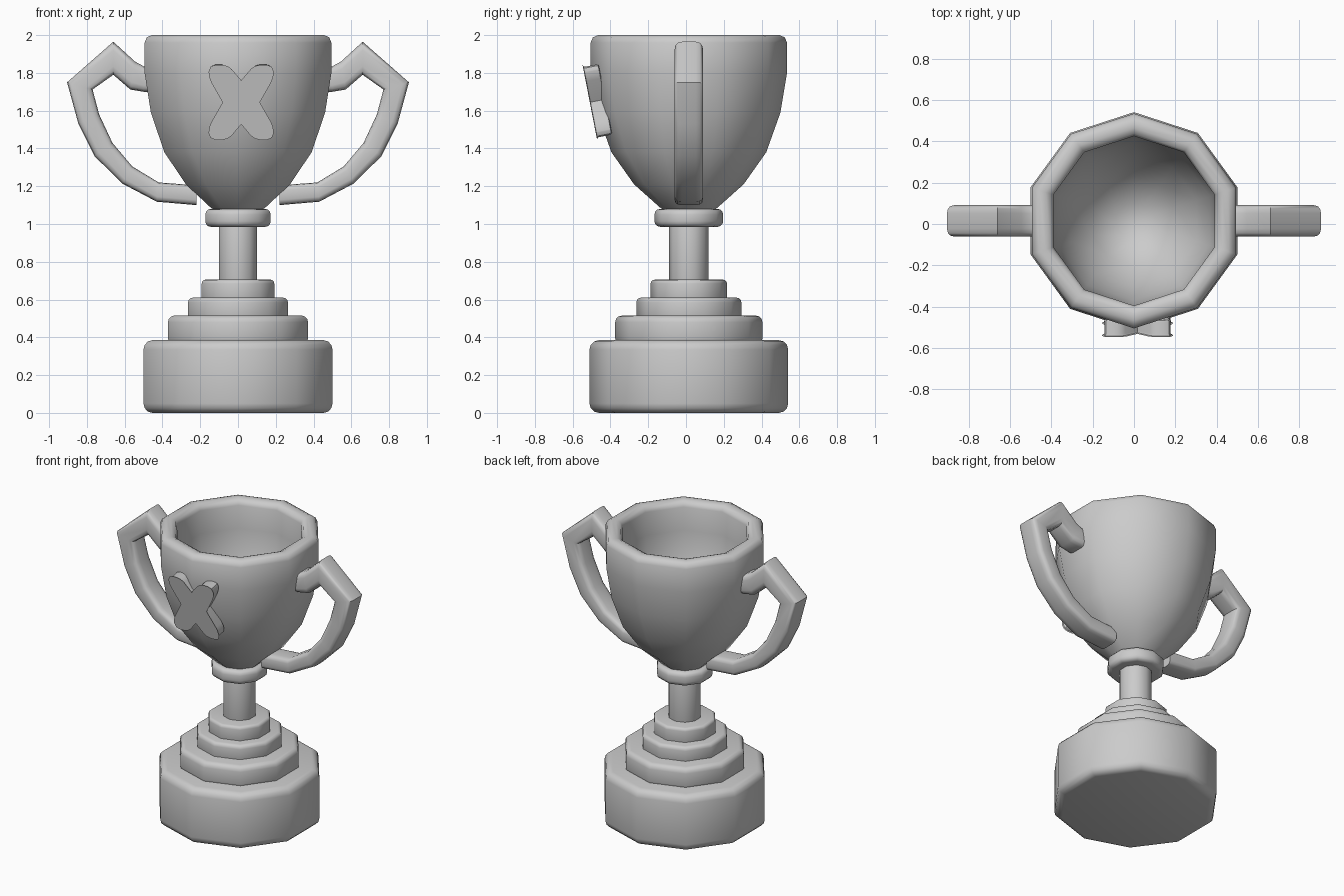
import bpy, bmesh, math
from mathutils import Vector, Matrix

if "Cube" in bpy.data.objects:
    bpy.data.objects.remove(bpy.data.objects["Cube"], do_unlink=True)

SIDES = 10
CY = 0.015  # axis offset in y

grey = bpy.data.materials.new("plain grey")
grey.use_nodes = True
COLOUR = (0.6, 0.6, 0.6, 1)
grey.diffuse_color = COLOUR
grey.node_tree.nodes["Principled BSDF"].inputs["Base Color"].default_value = COLOUR


def finish(name, bm, angle=50):
    bmesh.ops.recalc_face_normals(bm, faces=bm.faces)
    mesh = bpy.data.meshes.new(name)
    bm.to_mesh(mesh)
    bm.free()
    mesh.materials.append(grey)
    ob = bpy.data.objects.new(name, mesh)
    bpy.context.collection.objects.link(ob)
    bpy.ops.object.select_all(action='DESELECT')
    ob.select_set(True)
    bpy.context.view_layer.objects.active = ob
    bpy.ops.object.shade_smooth_by_angle(angle=math.radians(angle))
    return ob


def skin(bm, rings):
    """Join equal rings of points with quads and cap both ends."""
    loops = [[bm.verts.new(p) for p in ring] for ring in rings]
    n = len(loops[0])
    for a, b in zip(loops, loops[1:]):
        for i in range(n):
            j = (i + 1) % n
            bm.faces.new((a[i], a[j], b[j], b[i]))
    bm.faces.new(loops[0])
    bm.faces.new(loops[-1])


def lathe(name, profile):
    """Turn (radius, z) points into a ten-sided solid with a corner to the front."""
    bm = bmesh.new()
    turns = [math.tau * i / SIDES - math.pi / 2 for i in range(SIDES)]
    skin(bm, [[(r * math.cos(t), CY + r * math.sin(t), z) for t in turns]
              for r, z in profile])
    return finish(name, bm)


def rounded(r, z0, z1, b):
    """Profile of a drum with rounded edges."""
    arc = [math.radians(a) for a in (0, 30, 60, 90)]
    low = [(r - b + b * math.sin(a), z0 + b - b * math.cos(a)) for a in arc]
    high = [(r - b + b * math.cos(a), z1 - b + b * math.sin(a)) for a in arc]
    return low + high


# Stepped base, stem and collar
for name, r, z0, z1, b in (
        ("base", 0.526, 0.0, 0.385, 0.05),
        ("lower_step", 0.39, 0.36, 0.515, 0.035),
        ("middle_step", 0.278, 0.49, 0.61, 0.025),
        ("upper_step", 0.202, 0.59, 0.705, 0.02),
        ("stem", 0.105, 0.68, 1.02, 0.01),
        ("collar", 0.182, 0.985, 1.08, 0.03)):
    lathe(name, rounded(r, z0, z1, b))

# Hollow cup: outside, rounded rim, inside
lathe("cup", [
    (0.11, 1.06), (0.15, 1.085), (0.29, 1.21), (0.41, 1.38), (0.485, 1.59),
    (0.52, 1.8), (0.52, 1.96), (0.508, 1.988), (0.48, 2.0),
    (0.45, 2.0), (0.422, 1.988), (0.41, 1.96),
    (0.41, 1.8), (0.385, 1.62), (0.32, 1.44), (0.215, 1.29), (0.09, 1.19)])

# Handles: pairs of outer and inner edge points, (x, z)
EDGES = [
    ((0.44, 1.825), (0.44, 1.70)), ((0.49, 1.83), (0.50, 1.70)),
    ((0.545, 1.86), (0.57, 1.712)), ((0.66, 1.965), (0.66, 1.79)),
    ((0.905, 1.75), (0.77, 1.712)), ((0.845, 1.53), (0.735, 1.58)),
    ((0.76, 1.36), (0.665, 1.43)), ((0.614, 1.215), (0.56, 1.305)),
    ((0.43, 1.118), (0.42, 1.22)), ((0.22, 1.1), (0.22, 1.205))]
HALF = 0.076  # half depth in y


def handle(name, side):
    rings = []
    for outer, inner in EDGES:
        a, b = Vector((outer[0], 0, outer[1])), Vector((inner[0], 0, inner[1]))
        mid, half = (a + b) / 2, (a - b) / 2
        ring = []
        for k in range(16):
            t = math.tau * (k + 0.5) / 16
            c, s = math.cos(t), math.sin(t)
            u = math.copysign(min(1, abs(c) ** 0.45 * 1.01), c)
            v = math.copysign(min(1, abs(s) ** 0.45 * 1.01), s)
            p = mid + half * u
            ring.append((side * p.x, CY + HALF * v, p.z))
        rings.append(ring)
    bm = bmesh.new()
    skin(bm, rings)
    return finish(name, bm, 42)


handle("left_handle", 1)
handle("right_handle", -1)

# Raised cross on the front, leaning with the cup wall
quarter = [(0.0, 0.1), (0.075, 0.19), (0.16, 0.19), (0.16, 0.135), (0.085, 0.0)]
right = quarter + [(x, -z) for x, z in reversed(quarter[:-1])]
outline = right + [(-x, z) for x, z in reversed(right[1:-1])]
bm = bmesh.new()
skin(bm, [[(x, y, z) for x, z in outline] for y in (-0.042, 0.042)])
corners = [e for e in bm.edges
           if abs(e.verts[0].co.y - e.verts[1].co.y) > 0.05
           and abs(e.verts[0].co.x) > 0.05 and abs(e.verts[0].co.z) > 0.05]
bmesh.ops.bevel(bm, geom=corners, offset=0.025, segments=2, profile=0.5, affect='EDGES')
rim = [e for e in bm.edges if abs(e.verts[0].co.y - e.verts[1].co.y) < 0.001]
bmesh.ops.bevel(bm, geom=rim, offset=0.012, segments=2, profile=0.5, affect='EDGES')
bm.transform(Matrix.Translation((0.017, -0.468, 1.652)) @ Matrix.Rotation(math.radians(11), 4, 'X'))
finish("front_cross", bm, 40)
